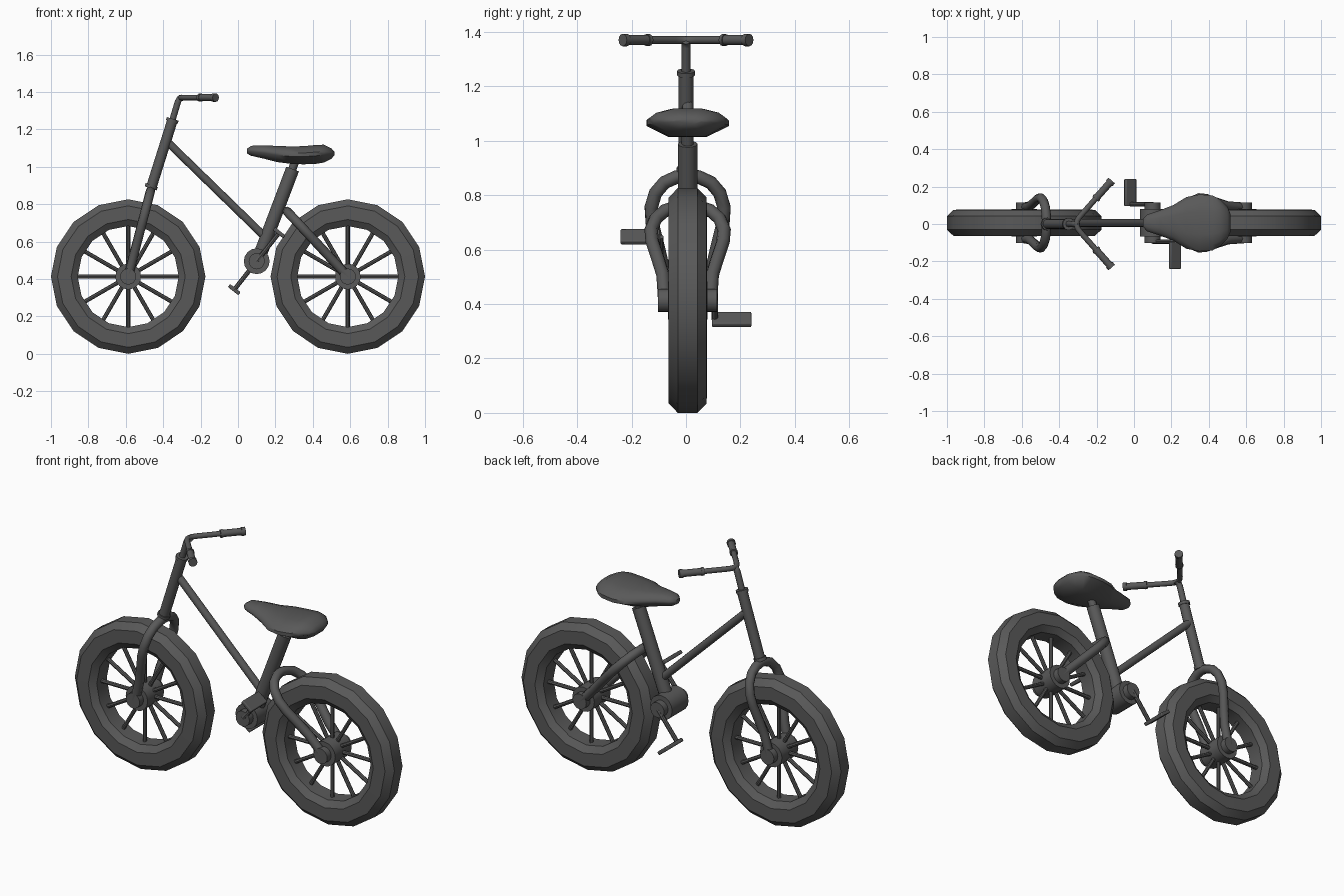
import bpy, bmesh, math
from mathutils import Vector

cube = bpy.data.objects.get("Cube")
if cube:
    bpy.data.objects.remove(cube, do_unlink=True)

YC = 0.006                      # centre plane of the wheels and frame
WHEEL_R, WHEEL_X = 0.413, 0.587

grey = bpy.data.materials.new("dark grey")
grey.use_nodes = True
colour = (0.1, 0.1, 0.1, 1)
grey.diffuse_color = colour
grey.node_tree.nodes["Principled BSDF"].inputs["Base Color"].default_value = colour


def finish(ob, angle=40):
    """Give an object the paint and smooth shading with sharp edges kept."""
    ob.data.materials.clear()
    ob.data.materials.append(grey)
    bpy.ops.object.select_all(action='DESELECT')
    ob.select_set(True)
    bpy.context.view_layer.objects.active = ob
    bpy.ops.object.shade_smooth_by_angle(angle=math.radians(angle))
    return ob


def from_bmesh(name, bm, angle=40):
    bmesh.ops.recalc_face_normals(bm, faces=bm.faces)
    mesh = bpy.data.meshes.new(name)
    bm.to_mesh(mesh)
    bm.free()
    ob = bpy.data.objects.new(name, mesh)
    bpy.context.collection.objects.link(ob)
    return finish(ob, angle)


def rod(name, start, end, radius, sides=12):
    """Straight closed cylinder between two points."""
    a, b = Vector(start), Vector(end)
    bpy.ops.mesh.primitive_cylinder_add(vertices=sides, radius=radius,
                                        depth=(b - a).length, location=(a + b) / 2)
    ob = bpy.context.object
    ob.name = name
    ob.rotation_euler = (b - a).to_track_quat('Z', 'Y').to_euler()
    return finish(ob)


def bent_tube(name, points, radius):
    """Round tube along a bent path."""
    curve = bpy.data.curves.new(name, 'CURVE')
    curve.dimensions = '3D'
    curve.bevel_depth, curve.bevel_resolution = radius, 2
    curve.use_fill_caps = True
    line = curve.splines.new('POLY')
    line.points.add(len(points) - 1)
    for pt, co in zip(line.points, points):
        pt.co = (*co, 1)
    ob = bpy.data.objects.new(name, curve)
    bpy.context.collection.objects.link(ob)
    bpy.ops.object.select_all(action='DESELECT')
    ob.select_set(True)
    bpy.context.view_layer.objects.active = ob
    bpy.ops.object.convert(target='MESH')
    return finish(bpy.context.object, 50)


def loft(bm, rings, closed):
    """Skin a list of vertex rings."""
    n = len(rings[0])
    pairs = list(zip(rings, rings[1:])) + ([(rings[-1], rings[0])] if closed else [])
    for r, s in pairs:
        for i in range(n):
            j = (i + 1) % n
            bm.faces.new((r[i], r[j], s[j], s[i]))


def barrel(name, x, z):
    """Wide drum with a smaller cap on each side."""
    for part, radius, half in (("drum", 0.069, 0.073), ("axle_cap", 0.043, 0.108)):
        rod(f"{name}_{part}", (x, YC - half, z), (x, YC + half, z), radius, 16)


def wheel(name, x):
    # tyre: chunky section spun in sixteen steps
    section = [(0.413, -0.036), (0.413, 0.036), (0.378, 0.07), (0.305, 0.071),
               (0.27, 0.045), (0.27, -0.045), (0.305, -0.071), (0.378, -0.07)]
    bm = bmesh.new()
    rings = []
    for k in range(16):
        a = math.tau * k / 16
        rings.append([bm.verts.new((x + r * math.cos(a), YC + y, WHEEL_R + r * math.sin(a)))
                      for r, y in section])
    loft(bm, rings, True)
    from_bmesh(name + "_tyre", bm, 35)
    # twelve spokes
    for k in range(12):
        a = math.tau * k / 12
        d = Vector((math.cos(a), 0, math.sin(a)))
        c = Vector((x, YC, WHEEL_R))
        rod(f"{name}_spoke_{k + 1}", c + d * 0.05, c + d * 0.29, 0.011, 8)
    barrel(name + "_hub", x, WHEEL_R)


def fork(name, crown, hub):
    """Arched two-legged fork straddling the wheel."""
    crown, hub = Vector(crown), Vector(hub)
    d = (hub - crown).normalized()
    length = (hub - crown).length
    leg = [(0.024, 0.04), (0.045, 0.085), (0.085, 0.118), (0.14, 0.134), (0.2, 0.13),
           (0.29, 0.108), (0.37, 0.09), (length, 0.084)]
    path = [(s, -y) for s, y in reversed(leg)] + [(0.018, 0)] + leg
    bent_tube(name, [crown + d * s + Vector((0, y, 0)) for s, y in path], 0.025)


wheel("front_wheel", -WHEEL_X)
wheel("rear_wheel", WHEEL_X)
fork("front_fork", (-0.463, YC, 0.89), (-WHEEL_X, YC, WHEEL_R))
fork("rear_fork", (0.25, YC, 0.775), (WHEEL_X, YC, WHEEL_R))

# Steering column
rod("head_tube", (-0.465, 0, 0.885), (-0.35, 0, 1.25), 0.028)
rod("head_top_collar", (-0.354, 0, 1.24), (-0.349, 0, 1.256), 0.033)
rod("head_bottom_collar", (-0.467, 0, 0.885), (-0.461, 0, 0.902), 0.034)
bent_tube("stem", [(-0.352, 0, 1.245), (-0.322, 0, 1.345), (-0.314, 0, 1.362),
                   (-0.296, 0, 1.37)], 0.017)

# Handlebar and grips
END = Vector((-0.123, 0.228, 1.37))
BEND = Vector((-0.285, 0.045, 1.37))
half_bar = [BEND + Vector((-0.017, -0.023, 0)), BEND, END]
flip = lambda v: Vector((v.x, -v.y, v.z))
bent_tube("handlebar", [flip(v) for v in reversed(half_bar)]
          + [Vector((-0.308, 0, 1.37))] + half_bar, 0.015)
along = (END - BEND).normalized()
for side, place in (("left", lambda v: v), ("right", flip)):
    for part, back, front, radius in (("grip", 0.125, 0, 0.019),
                                      ("grip_collar", 0.125, 0.11, 0.022),
                                      ("grip_end", 0.014, -0.006, 0.023)):
        rod(f"{side}_{part}", place(END - along * back), place(END - along * front), radius)

# Frame
rod("down_tube", (-0.385, YC, 1.14), (0.16, YC, 0.61), 0.021)
rod("seat_tube", (0.105, YC, 0.495), (0.292, YC, 0.988), 0.036)
rod("seat_post", (0.28, YC, 0.96), (0.31, YC, 1.04), 0.022)

# Saddle: cross-sections given as x, half width, bottom and top height
sections = [(0.047, 0.02, 1.068, 1.093), (0.07, 0.045, 1.056, 1.109), (0.14, 0.068, 1.04, 1.112),
            (0.21, 0.095, 1.022, 1.108), (0.28, 0.138, 1.013, 1.106), (0.35, 0.152, 1.01, 1.107),
            (0.42, 0.147, 1.013, 1.114), (0.46, 0.125, 1.02, 1.115), (0.5, 0.085, 1.04, 1.095),
            (0.515, 0.05, 1.058, 1.078)]
bm = bmesh.new()
rings = []
for x, w, lo, hi in sections:
    mid, tall = (lo + hi) / 2 + 0.003, (hi - lo) / 2
    ring = [(1, -0.15), (1, 0.25), (0.78, 0.72), (0.4, 1), (-0.4, 1), (-0.78, 0.72),
            (-1, 0.25), (-1, -0.15), (-0.45, -1), (0.45, -1)]
    rings.append([bm.verts.new((x, YC + u * w, mid + v * tall)) for u, v in ring])
loft(bm, rings, False)
bm.faces.new(rings[0])
bm.faces.new(rings[-1])
from_bmesh("saddle", bm, 50)

# Bottom bracket, cranks and pedals
BX, BZ = 0.1, 0.495
barrel("crank", BX, BZ)
for side, s in (("left", 1), ("right", -1)):
    px, pz, y = BX - s * 0.12, BZ - s * 0.152, YC + s * 0.1
    rod(side + "_crank_arm", (BX, y, BZ), (px, y, pz), 0.012, 8)
    bpy.ops.mesh.primitive_cube_add(size=1, location=(px, s * 0.168, pz))
    pedal = bpy.context.object
    pedal.name = side + "_pedal"
    pedal.scale = (0.072, 0.145, 0.02)
    pedal.rotation_euler = (0, math.atan2(0.12, 0.152), 0)
    bpy.ops.object.transform_apply(location=False, rotation=False, scale=True)
    bevel = pedal.modifiers.new("soft_edges", 'BEVEL')
    bevel.width, bevel.segments = 0.005, 2
    finish(pedal)
